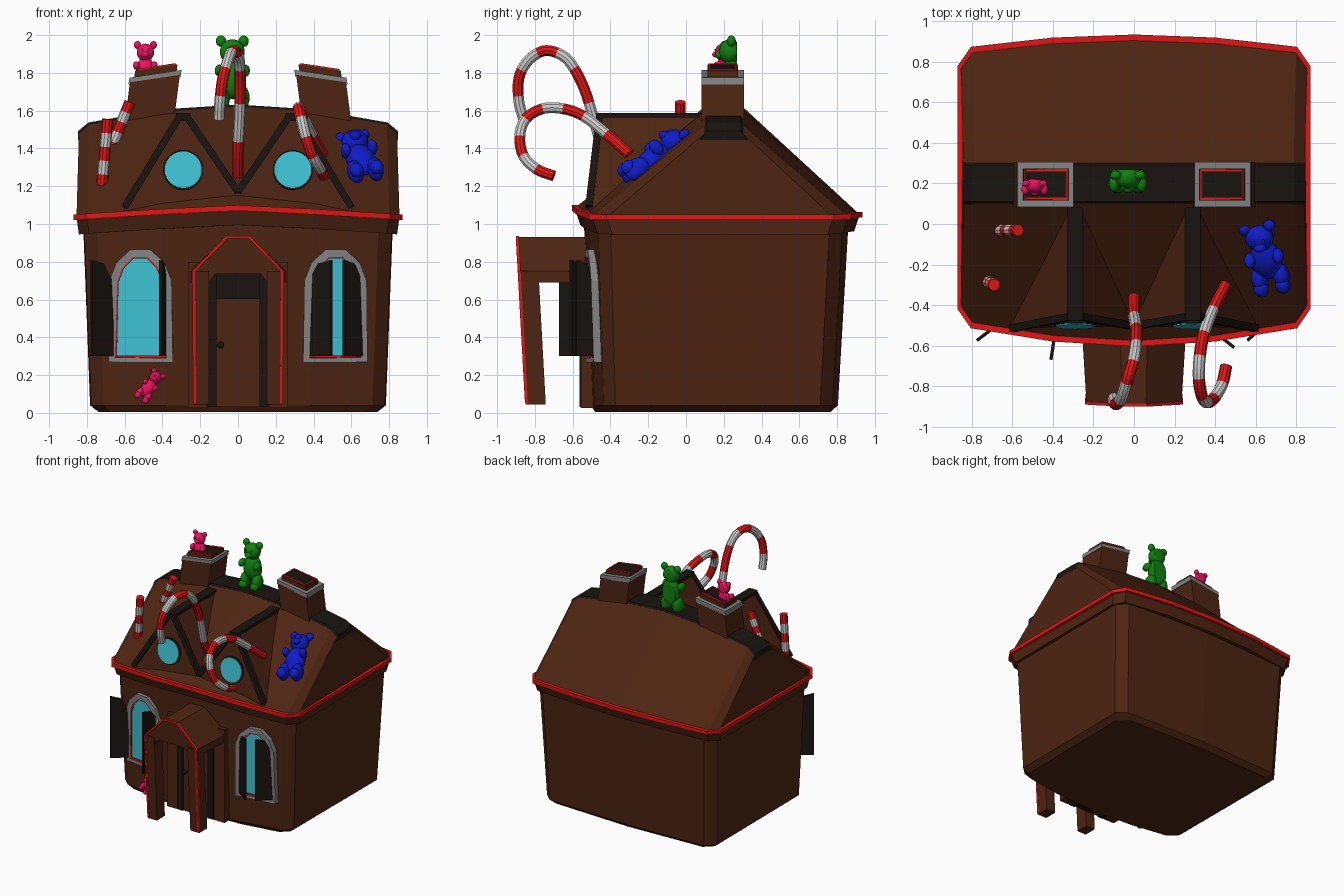
import bpy, bmesh, math
from mathutils import Matrix, Vector

if "Cube" in bpy.data.objects:
    bpy.data.objects.remove(bpy.data.objects["Cube"])

def mat(name, r, g, b):
    m = bpy.data.materials.new(name)
    m.diffuse_color = (r, g, b, 1)
    m.use_nodes = True
    m.node_tree.nodes["Principled BSDF"].inputs["Base Color"].default_value = m.diffuse_color
    return m

BROWN = mat("gingerbread", 0.075, 0.018, 0.006)
DARK = mat("chocolate", 0.010, 0.007, 0.005)
RED = mat("red_icing", 0.75, 0.008, 0.008)
WHITE = mat("white_candy", 0.55, 0.55, 0.53)
GREY = mat("icing_frame", 0.23, 0.23, 0.23)
CYAN = mat("sugar_glass", 0.05, 0.55, 0.66)
PINK = mat("pink_jelly", 0.85, 0.006, 0.12)
GREEN = mat("green_jelly", 0.005, 0.22, 0.004)
BLUE = mat("blue_jelly", 0.005, 0.012, 0.6)

def finish(name, bm, mats, smooth=False):
    bmesh.ops.recalc_face_normals(bm, faces=bm.faces[:])
    me = bpy.data.meshes.new(name)
    bm.to_mesh(me)
    bm.free()
    for m in mats:
        me.materials.append(m)
    ob = bpy.data.objects.new(name, me)
    bpy.context.collection.objects.link(ob)
    if smooth:
        for p in me.polygons:
            p.use_smooth = True
    return ob

def loft(name, rings, m, closed=False, stripes=None, smooth=False):
    """Skin a list of equal rings of points, capping the ends."""
    bm = bmesh.new()
    vs = [[bm.verts.new(p) for p in r] for r in rings]
    n = len(vs[0])
    for i in range(len(vs) if closed else len(vs) - 1):
        a, b = vs[i], vs[(i + 1) % len(vs)]
        for j in range(n):
            f = bm.faces.new((a[j], a[(j + 1) % n], b[(j + 1) % n], b[j]))
            if stripes:
                f.material_index = (i // stripes) % 2
    if not closed:
        bm.faces.new(vs[0])
        f = bm.faces.new(vs[-1])
        if stripes:
            f.material_index = ((len(vs) - 2) // stripes) % 2
    return finish(name, bm, m if isinstance(m, list) else [m], smooth)

def prism(name, pts, y0, y1, m, M=Matrix()):
    """Extrude an x-z outline from y0 to y1."""
    return loft(name, [[M @ Vector((x, y, z)) for x, z in pts] for y in (y0, y1)], m)

def rect(cx, hx, z0, z1):
    return [(cx - hx, z0), (cx + hx, z0), (cx + hx, z1), (cx - hx, z1)]

def tube(name, path, r, m, ref, sides=4, closed=False, stripes=None):
    path = [Vector(p) for p in path]
    n, rings, ref = len(path), [], Vector(ref)
    for i, p in enumerate(path):
        a = path[i - 1] if closed or i else p
        b = path[(i + 1) % n] if closed or i < n - 1 else p
        t = (b - a).normalized()
        s = t.cross(ref).normalized()
        u = s.cross(t)
        rings.append([p + r * (s * math.cos(w) + u * math.sin(w)) for w in
                      [2 * math.pi * (k + 0.5) / sides for k in range(sides)]])
    return loft(name, rings, m, closed, stripes)

def spline(pts, steps):
    """Catmull-Rom curve through the points."""
    p = [Vector(q) for q in pts]
    p = [2 * p[0] - p[1]] + p + [2 * p[-1] - p[-2]]
    out = []
    for i in range(1, len(p) - 2):
        a, b, c, d = p[i - 1:i + 3]
        for k in range(steps):
            t = k / steps
            out.append(0.5 * (2 * b + (c - a) * t + (2 * a - 5 * b + 4 * c - d) * t ** 2
                              + (3 * b - a - 3 * c + d) * t ** 3))
    return out + [p[-2]]

# Walls: bowed outline with cut corners, tapering towards the ground
half = [(0, -.54), (.4, -.52), (.745, -.465), (.815, -.40), (.82, .76), (.745, .83), (0, .86)]
plan = half + [(-x, y) for x, y in half[-2:0:-1]]
def wall_ring(sx, sy, z):
    return [(x * sx, y * sy, z) for x, y in plan]
loft("walls", [wall_ring(.90, .89, .005), wall_ring(.955, .935, .04), wall_ring(1, 1, 1.0)], BROWN)

# Roof: sections across x as (x, front eave, back eave, eave height, ridge height)
secs = [(.855, -.42, .78, 1.035, 1.48), (.80, -.50, .86, 1.04, 1.525),
        (.4, -.565, .905, 1.065, 1.595), (0, -.59, .92, 1.085, 1.62)]
secs += [(-s[0],) + s[1:] for s in secs[2::-1]]
loft("roof", [[(x * .985, f + .03, e - .09), (x, f, e), (x * .985, .10, r), (x * .985, .30, r),
               (x, b, min(e, 1.05)), (x * .985, b - .03, min(e, 1.05) - .09)]
              for x, f, b, e, r in secs], BROWN)
loft("ridge_cap", [[(x * .99, y, r + d) for y, d in
                    ((.075, -.035), (.11, .012), (.29, .012), (.325, -.035))]
                   for x, f, b, e, r in secs], DARK)
eave = [(x, f, e) for x, f, b, e, r in secs] + [(x, b, min(e, 1.05)) for x, f, b, e, r in secs[::-1]]
tube("eave_trim", eave, .021, RED, (0, 0, 1), closed=True)

for s, side in ((1, "right"), (-1, "left")):
    # Dormers with beams, ridge strip and round window
    gable = [(0, 1.05), (0, 1.16), (.26, 1.575), (.32, 1.575), (.6, 1.09), (.6, 1.05)]
    def fy(z):
        return -.51 + (z - 1.1) * .12
    loft("dormer_" + side, [[(s * x, fy(z), z) for x, z in gable],
                            [(s * x, .10, z) for x, z in gable]], BROWN)
    tube("dormer_beams_" + side, [(s * x, fy(z) - .003, z) for x, z in
         ((.0, 1.17), (.265, 1.56), (.315, 1.56), (.6, 1.09))], .026, DARK, (0, 1, 0))
    prism("dormer_ridge_" + side, rect(s * .29, .038, 1.56, 1.588), -.475, .11, DARK)
    T = Matrix.Translation((s * .29, fy(1.285), 1.285)) @ Matrix.Rotation(-.12, 4, 'X')
    def disc(r):
        return [(r * math.cos(k * math.pi / 12), r * math.sin(k * math.pi / 12)) for k in range(24)]
    prism("round_frame_" + side, disc(.106), -.014, .03, DARK, T)
    prism("round_glass_" + side, disc(.098), -.02, .02, CYAN, T)

    # Chimneys, sheared inwards with sloping tops
    S = Matrix(((1, 0, -s * .13, s * .475), (0, 1, 0, .195), (-s * .15, 0, 1, 1.5), (0, 0, 0, 1)))
    prism("chimney_" + side, rect(0, .132, -.1, .27), -.112, .112, BROWN, S)
    prism("chimney_band_" + side, rect(0, .138, .26, .295), -.112, .112, GREY, S)
    prism("chimney_top_" + side, rect(0, .112, .29, .328), -.08, .08, BROWN, S)
    prism("chimney_hole_" + side, rect(0, .095, .3, .331), -.064, .064, DARK, S)
    tube("chimney_trim_" + side, [S @ Vector((x, y, .329)) for x, y in
         ((-.1, -.07), (.1, -.07), (.1, .07), (-.1, .07))], .009, RED, (0, 0, 1), closed=True)

    # Arched windows set on the bowed wall
    W = (Matrix.Translation((s * .515, -.492, .56)) @ Matrix.Rotation(s * .13, 4, 'Z')
         @ Matrix.Rotation(.03, 4, 'X'))
    arch = [(.155, -.28), (.145, .14), (.11, .225), (.045, .285)]
    arch += [(-x, z) for x, z in arch[::-1]]
    tube("window_frame_" + side, [W @ Vector((x, -.005, z)) for x, z in arch], .03, GREY,
         (0, 1, 0), closed=True)
    tube("window_trim_" + side, [W @ Vector((x * .86, -.014, z * .93)) for x, z in arch], .012, RED,
         (0, 1, 0), closed=True)
    prism("window_glass_" + side, [(x * .85, z * .93) for x, z in arch], -.01, .02, CYAN, W)

    # Porch: leaning front post and back post
    P = Matrix(((1, 0, 0, 0), (0, 1, -.055, 0), (0, 0, 1, 0), (0, 0, 0, 1)))
    prism("porch_post_" + side, rect(s * .195, .041, .045, .75), -.845, -.74, BROWN, P)
    prism("porch_pilaster_" + side, rect(s * .215, .05, .025, .80), -.555, -.45, BROWN)
    prism("door_jamb_" + side, rect(s * .14, .026, .03, .73), -.565, -.48, DARK)

# Shutters swung open by different amounts
def shutter(name, hinge, d):
    d = Vector((d[0], d[1], 0))
    w = d.length
    d.normalize()
    M = Matrix(((d.x, -d.y, 0, hinge[0]), (d.y, d.x, 0, hinge[1]), (0, 0, 1, 0), (0, 0, 0, 1)))
    prism(name, [(0, .30), (w, .30), (w, .81), (w * .45, .79), (0, .69)], -.008, .008, DARK, M)
shutter("shutter_left_outer", (-.665, -.49), (-.11, -.085))
shutter("shutter_left_inner", (-.385, -.51), (-.025, -.16))
shutter("shutter_right_inner", (.375, -.515), (.12, -.095))
shutter("shutter_right_outer", (.655, -.485), (-.095, -.09))

# Porch roof and red edging
roof = [(.235, .75), (.06, .93)]
roof += [(-x, z) for x, z in roof[::-1]]
ceiling = [(-.235, .69), (-.155, .69), (-.12, .735), (.12, .735), (.155, .69), (.235, .69)]
outline = roof + ceiling
loft("porch_roof", [[(x, -.835 - .055 * z, z) for x, z in outline],
                    [(x * 1.1, -.50, z) for x, z in outline]], BROWN)
edge = [(.23, .05)] + roof + [(-.23, .05)]
tube("porch_trim", [(x, -.842 - .055 * z, z) for x, z in edge], .011, RED, (0, 1, 0))

# Door
prism("door_surround", rect(0, .15, .03, .74), -.548, -.48, DARK)
prism("door", rect(0, .115, .03, .605), -.556, -.49, BROWN)
bm = bmesh.new()
bmesh.ops.create_uvsphere(bm, u_segments=10, v_segments=6, radius=.018,
                          matrix=Matrix.Translation((-.092, -.57, .36)))
finish("door_knob", bm, [DARK], True)

# Candy canes
canes = {
    "tall": ([(0, -.34, 1.22), (0, -.44, 1.4), (.008, -.49, 1.56), (.012, -.54, 1.72),
              (.008, -.61, 1.85), (-.005, -.68, 1.905), (-.03, -.76, 1.915), (-.055, -.84, 1.86),
              (-.08, -.885, 1.77), (-.095, -.885, 1.65), (-.10, -.86, 1.555)], 4, 5),
    "leaning": ([(.45, -.30, 1.37), (.39, -.42, 1.475), (.345, -.54, 1.57), (.325, -.65, 1.61),
                 (.32, -.76, 1.61), (.335, -.85, 1.555), (.36, -.88, 1.46), (.395, -.86, 1.36),
                 (.435, -.79, 1.29), (.455, -.70, 1.255)], 4, 4),
    "stick_upper": ([(-.572, -.03, 1.645), (-.68, -.03, 1.38)], 10, 2),
    "stick_lower": ([(-.69, -.30, 1.555), (-.722, -.285, 1.19)], 10, 2)}
for name, (pts, steps, stripe) in canes.items():
    tube("candy_cane_" + name, spline(pts, steps), .03, [RED, WHITE], (1, 0, 0),
         sides=10, stripes=stripe)

# Jelly bears: blended-looking ellipsoids with a flat back, one unit tall
parts = [((0, 0, .42), (.19, .16, .27)), ((0, -.02, .78), (.17, .15, .165)),
         ((0, -.14, .74), (.075, .08, .06))]
for s in (1, -1):
    parts += [((s * .15, 0, .92), (.07, .06, .075)), ((s * .17, -.1, .53), (.065, .11, .08)),
              ((s * .13, -.04, .17), (.10, .14, .17)), ((s * .13, -.13, .10), (.09, .09, .10)),
              ((s * .06, -.155, .83), (.018, .02, .02))]
def bear(name, loc, size, m, lean=0, roll=0):
    bm = bmesh.new()
    for c, r in parts:
        bmesh.ops.create_uvsphere(bm, u_segments=14, v_segments=9, radius=1,
                                  matrix=Matrix.Translation(c) @ Matrix.Diagonal((*r, 1)))
    for v in bm.verts:
        v.co.y = min(v.co.y, .075)
    bm.transform(Matrix.Translation(loc) @ Matrix.Rotation(lean, 4, 'X')
                 @ Matrix.Rotation(roll, 4, 'Y') @ Matrix.Scale(size, 4))
    ob = finish(name, bm, [m])
    bpy.context.view_layer.objects.active = ob
    ob.select_set(True)
    bpy.ops.object.shade_smooth_by_angle(angle=math.radians(45))
    ob.select_set(False)
bear("jelly_bear_green", (-.03, .24, 1.6), .4, GREEN)
bear("jelly_bear_chimney", (-.49, .20, 1.69), .28, PINK)
bear("jelly_bear_roof", (.69, -.31, 1.225), .42, BLUE, lean=-.88, roll=-.22)
bear("jelly_bear_wall", (-.52, -.495, .065), .19, PINK, roll=.6)
